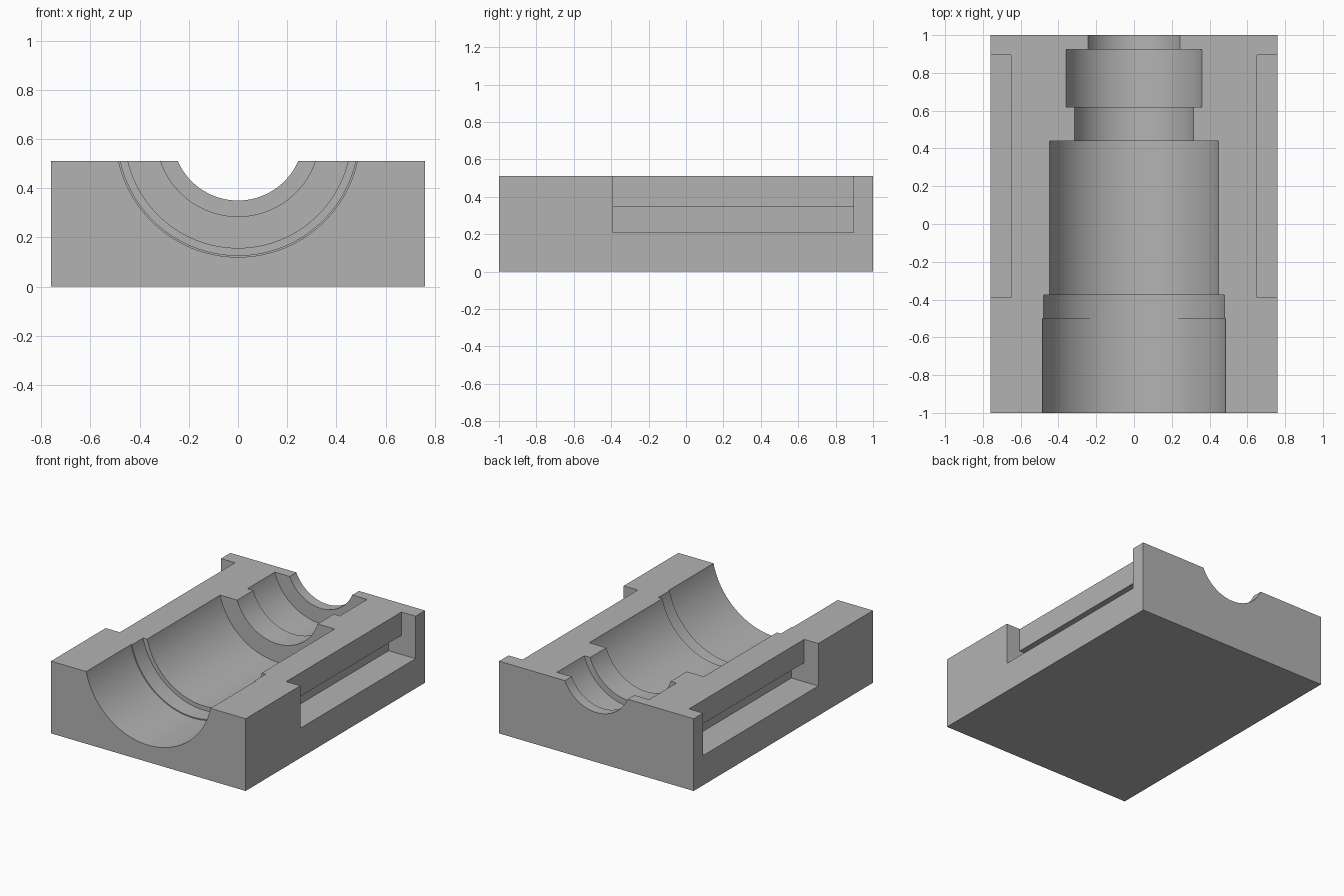
import bpy, bmesh, math

if "Cube" in bpy.data.objects:
    bpy.data.objects.remove(bpy.data.objects["Cube"])

HALF_W, HALF_L, HEIGHT = 0.76, 1.0, 0.51
AXIS_Z = 0.617  # bore axis lies above the top face

grey = bpy.data.materials.new("plain grey")
grey.diffuse_color = (0.45, 0.45, 0.45, 1)
grey.use_nodes = True
grey.node_tree.nodes["Principled BSDF"].inputs["Base Color"].default_value = grey.diffuse_color


def make_object(name, bm):
    bmesh.ops.recalc_face_normals(bm, faces=bm.faces)
    mesh = bpy.data.meshes.new(name)
    bm.to_mesh(mesh)
    bm.free()
    mesh.materials.append(grey)
    ob = bpy.data.objects.new(name, mesh)
    bpy.context.collection.objects.link(ob)
    return ob


def prism(name, profile, y0, y1):
    """Extrude an (x, z) outline along y."""
    bm = bmesh.new()
    face = bm.faces.new([bm.verts.new((x, y0, z)) for x, z in profile])
    ext = bmesh.ops.extrude_face_region(bm, geom=[face])
    moved = [v for v in ext["geom"] if isinstance(v, bmesh.types.BMVert)]
    bmesh.ops.translate(bm, verts=moved, vec=(0, y1 - y0, 0))
    return make_object(name, bm)


def stepped_bore(name, sections, segments=128):
    """Turned solid along y from (y start, y end, radius) sections."""
    bm = bmesh.new()
    rings = []
    for y0, y1, r in sections:
        for y in (y0, y1):
            rings.append([bm.verts.new((r * math.cos(2 * math.pi * i / segments), y,
                                        AXIS_Z + r * math.sin(2 * math.pi * i / segments)))
                          for i in range(segments)])
    for a, b in zip(rings, rings[1:]):
        for i in range(segments):
            j = (i + 1) % segments
            bm.faces.new((a[i], a[j], b[j], b[i]))
    bm.faces.new(rings[0])
    bm.faces.new(rings[-1])
    return make_object(name, bm)


# Solid block
block = prism("bearing_block", [(-HALF_W, 0), (HALF_W, 0), (HALF_W, HEIGHT), (-HALF_W, HEIGHT)],
              -HALF_L, HALF_L)

# Stepped half-round channel
cutters = [stepped_bore("bore_cutter", [
    (-1.1, -0.5, 0.497), (-0.5, -0.375, 0.490), (-0.375, 0.44, 0.460),
    (0.44, 0.62, 0.332), (0.62, 0.925, 0.3756), (0.925, 1.1, 0.267)])]

# Side recesses, open at the top with an undercut below
for side, label in ((1, "right"), (-1, "left")):
    outline = [(0.9, 0.21), (0.55, 0.21), (0.55, 0.345), (0.65, 0.345), (0.65, 0.7), (0.9, 0.7)]
    cutters.append(prism(label + "_recess_cutter", [(side * x, z) for x, z in outline], -0.39, 0.895))

bpy.context.view_layer.objects.active = block
block.select_set(True)
for cutter in cutters:
    mod = block.modifiers.new("cut", "BOOLEAN")
    mod.operation, mod.solver, mod.object = "DIFFERENCE", "EXACT", cutter
    bpy.ops.object.modifier_apply(modifier=mod.name)
    bpy.data.objects.remove(cutter)

# Smooth channel walls, crisp edges
bpy.ops.object.shade_smooth_by_angle(angle=math.radians(30))
